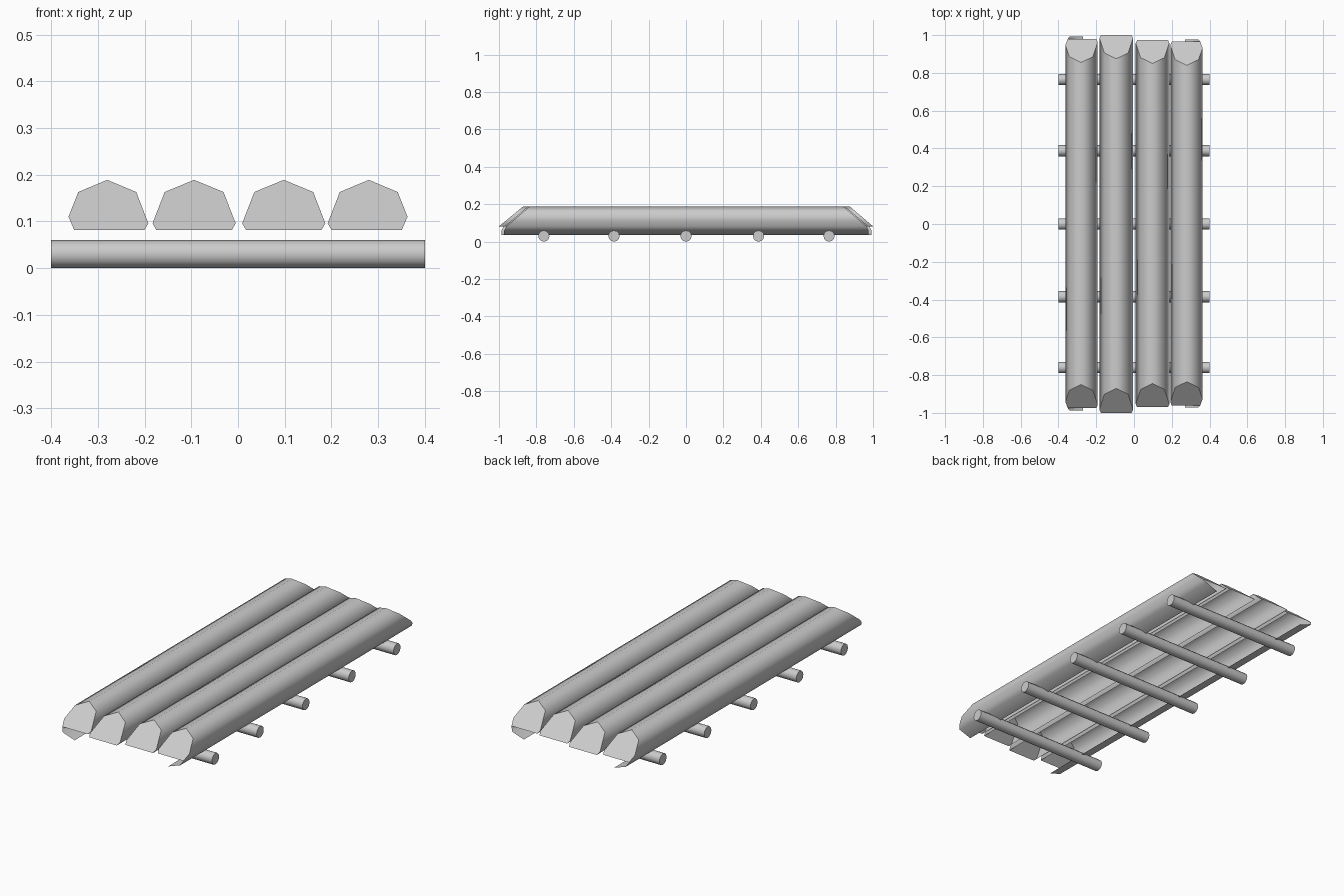
import bpy, math

if "Cube" in bpy.data.objects:
    bpy.data.objects.remove(bpy.data.objects["Cube"])

CUT_Z, TOP_Z = 0.082, 0.189


def end_y(z, tip, shoulder):
    # chamfered end: slopes back from the tip towards the top of the log
    if z < CUT_Z - 0.001:
        return tip + math.copysign(0.012, tip)
    return tip + (shoulder - tip) * (z - CUT_Z) / (TOP_Z - CUT_Z)


def log(name, profile, front, back):
    n = len(profile)
    verts, faces = [], []
    for tip, shoulder in (front, back):
        verts += [(x, end_y(z, tip, shoulder), z) for x, z in profile]
    for i in range(n - 1):
        faces.append((i, i + 1, n + i + 1, n + i))
    body_count = len(faces)
    # slanted end caps on their own vertices, so the rim stays crisp
    for k, (tip, shoulder) in enumerate((front, back)):
        start = len(verts)
        verts += [(x, end_y(z, tip, shoulder), z) for x, z in profile if z >= CUT_Z - 0.001]
        cap = list(range(start, len(verts)))
        faces.append(cap[::-1] if k == 0 else cap)
    mesh = bpy.data.meshes.new(name)
    mesh.from_pydata(verts, [], faces)
    # outward winding depends on profile direction: always left to right
    mesh.flip_normals()
    for p in mesh.polygons:
        p.use_smooth = p.index < body_count
        if p.index >= body_count and p.normal.y * p.center.y < 0:
            p.flip()
    mesh.update()
    obj = bpy.data.objects.new(name, mesh)
    bpy.context.collection.objects.link(obj)
    return obj


# Half-open log cross-sections (x, z), left to right over the top
outer = [(-0.27, 0.036), (-0.34, 0.06), (-0.351, CUT_Z), (-0.363, 0.11),
         (-0.342, 0.163), (-0.28, TOP_Z), (-0.218, 0.163), (-0.192, 0.096), (-0.2, CUT_Z)]
inner = [(-0.081, CUT_Z), (-0.089, 0.096), (-0.063, 0.163), (0, TOP_Z),
         (0.063, 0.163), (0.089, 0.096), (0.081, CUT_Z)]


def shifted(dx):
    return [(x + dx, z) for x, z in inner]


# Four top logs, each a slightly different length
log("outer_log_left", outer, (-0.975, -0.85), (0.98, 0.855))
log("inner_log_left", shifted(-0.094), (-1.0, -0.87), (1.0, 0.875))
log("inner_log_right", shifted(0.098), (-0.97, -0.845), (0.975, 0.85))
log("outer_log_right", [(-x, z) for x, z in reversed(outer)], (-0.96, -0.835), (0.965, 0.84))

# Cross poles underneath
for i, y in enumerate((-0.76, -0.385, 0.0, 0.388, 0.765)):
    bpy.ops.mesh.primitive_cylinder_add(vertices=12, radius=0.03, depth=0.8,
                                        location=(0, y, 0.03), rotation=(0, math.pi / 2, 0))
    pole = bpy.context.object
    pole.name = f"cross_pole_{i + 1}"
    bpy.ops.object.shade_smooth_by_angle(angle=math.radians(40))
